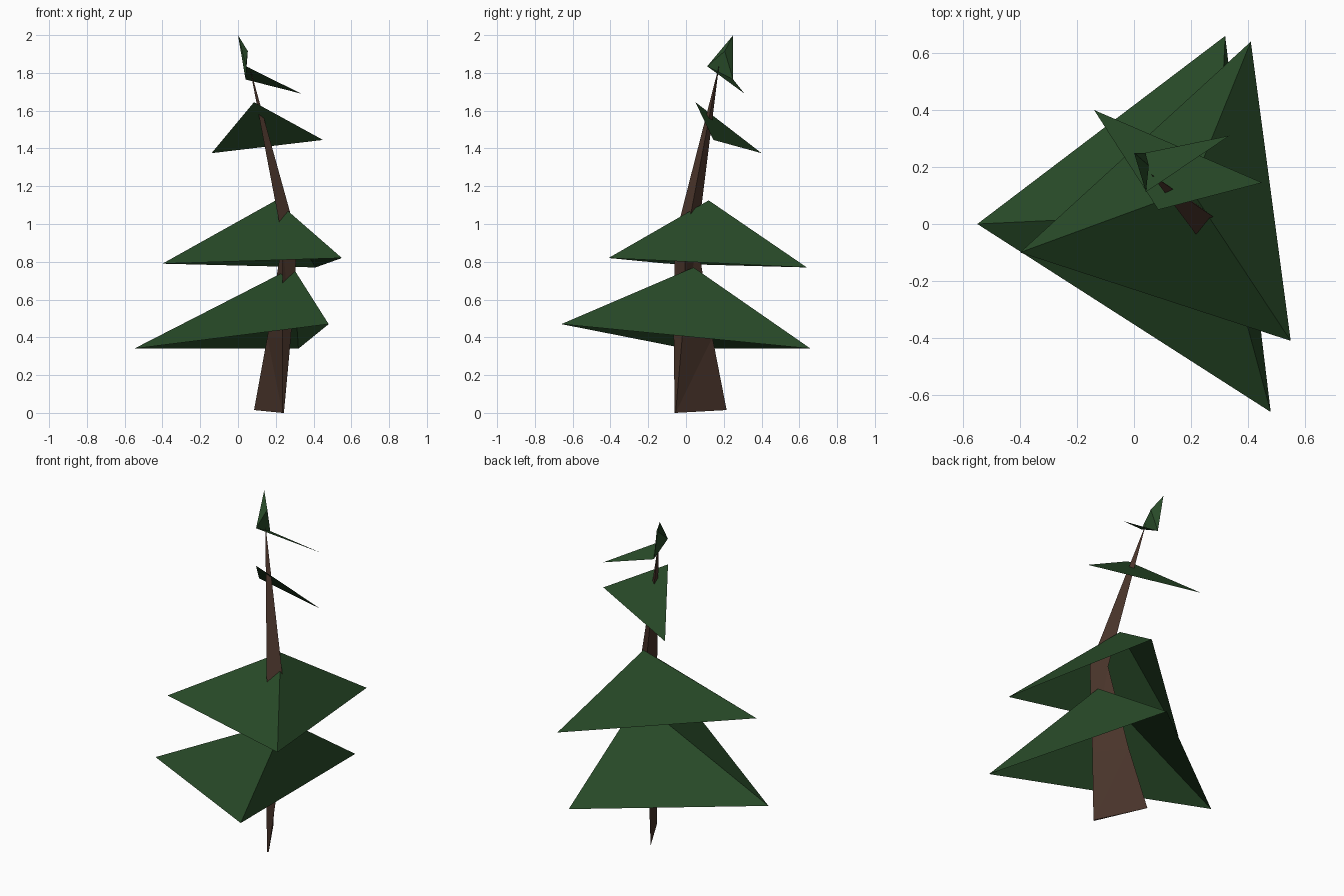
import bpy
import bmesh
from mathutils import Vector

cube = bpy.data.objects.get("Cube")
if cube:
    bpy.data.objects.remove(cube, do_unlink=True)


def make_material(name, rgb):
    mat = bpy.data.materials.new(name)
    mat.use_nodes = True
    color = (*rgb, 1.0)
    mat.diffuse_color = color
    mat.node_tree.nodes["Principled BSDF"].inputs["Base Color"].default_value = color
    return mat


def finish(bm, name, mat):
    mesh = bpy.data.meshes.new(name)
    bm.to_mesh(mesh)
    bm.free()
    mesh.materials.append(mat)
    obj = bpy.data.objects.new(name, mesh)
    bpy.context.collection.objects.link(obj)
    return obj


def fan(name, mat, apex, rim, closed=True):
    """Triangles from an apex to each edge of an open rim."""
    bm = bmesh.new()
    tip = bm.verts.new(apex)
    ring = [bm.verts.new(p) for p in rim]
    count = len(ring) if closed else len(ring) - 1
    for i in range(count):
        bm.faces.new((tip, ring[i], ring[(i + 1) % len(ring)]))
    return finish(bm, name, mat)


def loft(name, mat, rings, tip):
    """Three-sided stem through the rings, ending in a point."""
    bm = bmesh.new()
    loops = [[bm.verts.new(p) for p in ring] for ring in rings]
    end = bm.verts.new(tip)
    for low, high in zip(loops, loops[1:]):
        for i in range(3):
            j = (i + 1) % 3
            bm.faces.new((low[i], low[j], high[j], high[i]))
    for i in range(3):
        bm.faces.new((loops[-1][i], loops[-1][(i + 1) % 3], end))
    bm.faces.new(reversed(loops[0]))
    bmesh.ops.recalc_face_normals(bm, faces=bm.faces)
    bmesh.ops.triangulate(bm, faces=bm.faces)
    return finish(bm, name, mat)


needles = make_material("dark green", (0.021, 0.068, 0.021))
bark = make_material("dark brown", (0.066, 0.034, 0.023))

# Bent trunk: wedge-shaped foot, a kink above the middle, pointed top
loft("trunk", bark, [
    [(0.235, -0.06, 0.0), (0.243, -0.055, 0.0), (0.085, 0.215, 0.015)],
    [(0.235, -0.065, 0.4), (0.28, -0.02, 0.4), (0.155, 0.14, 0.4)],
    [(0.235, -0.06, 0.92), (0.315, 0.0, 0.92), (0.235, 0.06, 0.92)],
], (0.06, 0.175, 1.84))

# Two wide open-bottomed branch skirts
fan("lower_branches", needles, (0.29, 0.04, 0.77),
    [(-0.55, 0.0, 0.34), (0.48, -0.66, 0.47), (0.32, 0.66, 0.34)])
fan("middle_branches", needles, (0.20, 0.12, 1.125),
    [(-0.40, -0.10, 0.79), (0.55, -0.41, 0.82), (0.41, 0.64, 0.77)])

# Single sloping flake below the top
fan("upper_branch", needles, (0.085, 0.05, 1.645),
    [(0.45, 0.145, 1.445), (-0.14, 0.40, 1.375)], closed=False)

# Small side flake and the folded leaf at the very top
front = Vector((0.042, 0.112, 1.835))
back = Vector((0.04, 0.25, 1.765))
fan("top_side_branch", needles, front, [(0.335, 0.31, 1.69), back], closed=False)
fan("top_leaf", needles, (0.052, 0.205, 1.915),
    [front, back, (0.0, 0.25, 2.0)])
